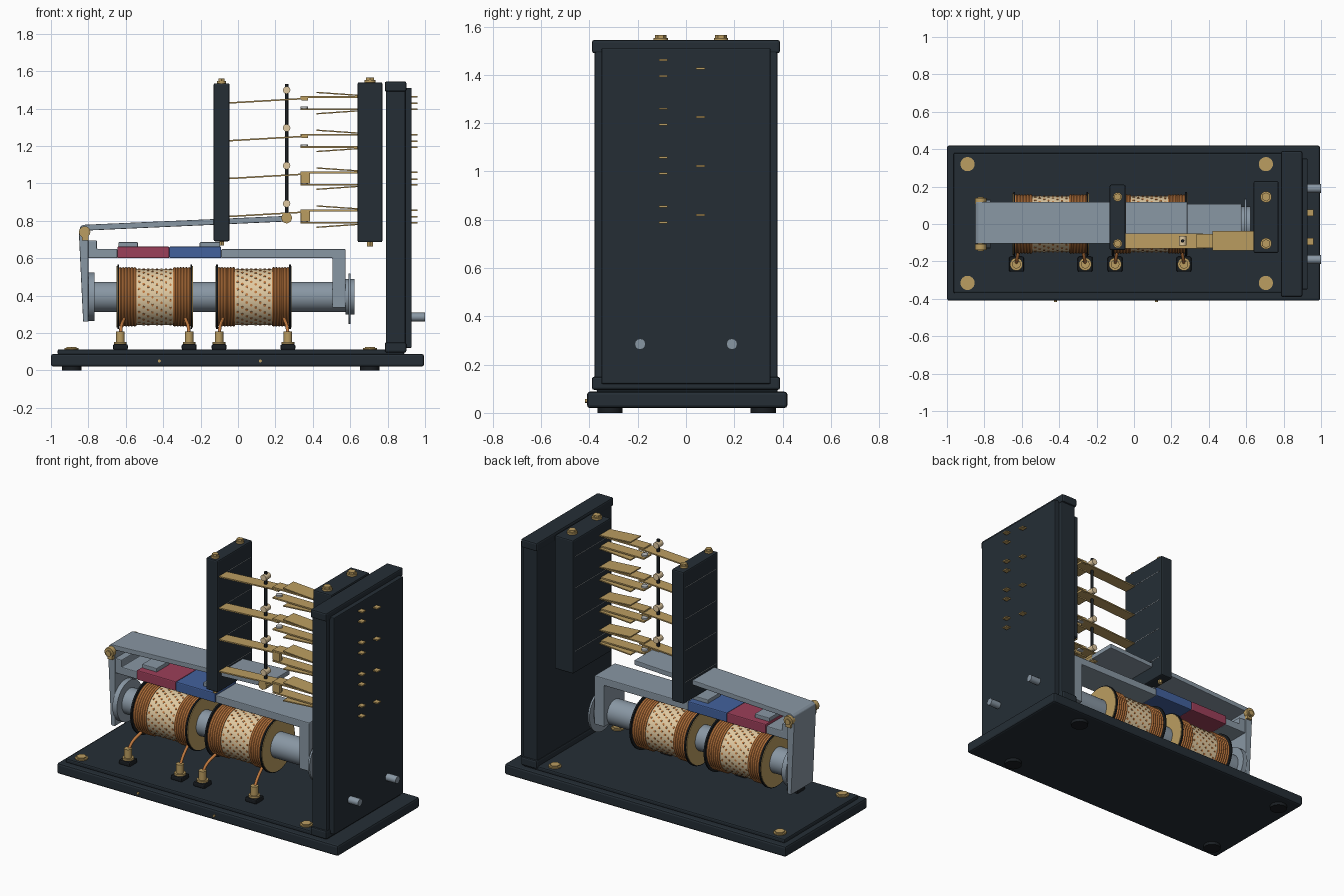
import bpy, bmesh, math
from mathutils import Vector, Matrix

if "Cube" in bpy.data.objects:
    bpy.data.objects.remove(bpy.data.objects["Cube"])


def material(name, rgb):
    m = bpy.data.materials.new(name)
    m.use_nodes = True
    m.diffuse_color = (*rgb, 1)
    m.node_tree.nodes["Principled BSDF"].inputs["Base Color"].default_value = (*rgb, 1)
    return m


DARK = material("dark bakelite", (0.018, 0.027, 0.036))
BLACK = material("black fibre", (0.010, 0.013, 0.016))
STEEL = material("blue grey steel", (0.25, 0.31, 0.37))
BRASS = material("brass", (0.50, 0.34, 0.12))
COPPER = material("copper wire", (0.52, 0.19, 0.05))
CREAM = material("cream wrapping", (0.75, 0.59, 0.36))
RED = material("magnet red", (0.33, 0.05, 0.10))
BLUE = material("magnet blue", (0.055, 0.12, 0.34))
SILVER = material("silver contact", (0.50, 0.52, 0.53))


def finish(name, bm, mat, bevel=0, smooth=False):
    bmesh.ops.recalc_face_normals(bm, faces=bm.faces)
    me = bpy.data.meshes.new(name)
    bm.to_mesh(me)
    bm.free()
    me.materials.append(mat)
    ob = bpy.data.objects.new(name, me)
    bpy.context.scene.collection.objects.link(ob)
    if bevel:
        mod = ob.modifiers.new("bevel", 'BEVEL')
        mod.width, mod.segments = bevel, 2
    if smooth:
        bpy.ops.object.select_all(action='DESELECT')
        ob.select_set(True)
        bpy.context.view_layer.objects.active = ob
        bpy.ops.object.shade_smooth_by_angle(angle=math.radians(35))
    return ob


def box(name, x, y, z, mat, bevel=0):
    bm = bmesh.new()
    size = [b - a for a, b in (x, y, z)]
    mid = [(a + b) / 2 for a, b in (x, y, z)]
    bmesh.ops.create_cube(bm, size=1, matrix=Matrix.Translation(mid) @ Matrix.Diagonal((*size, 1)))
    return finish(name, bm, mat, bevel)


def add_rod(bm, a, b, r, sides, r2=None):
    a, b = Vector(a), Vector(b)
    turn = (b - a).to_track_quat('Z', 'Y').to_matrix().to_4x4()
    bmesh.ops.create_cone(bm, cap_ends=True, segments=sides, radius1=r, radius2=r if r2 is None else r2,
                          depth=(b - a).length, matrix=Matrix.Translation((a + b) / 2) @ turn)


def rod(name, a, b, r, mat, sides=32, r2=None):
    bm = bmesh.new()
    add_rod(bm, a, b, r, sides, r2)
    return finish(name, bm, mat, smooth=sides > 8)


def prism(name, pts, y0, y1, mat, bevel=0):
    """Side profile in x and z, extruded along y."""
    bm = bmesh.new()
    face = bm.faces.new([bm.verts.new((x, y0, z)) for x, z in pts])
    out = bmesh.ops.extrude_face_region(bm, geom=[face])["geom"]
    bmesh.ops.translate(bm, verts=[v for v in out if isinstance(v, bmesh.types.BMVert)], vec=(0, y1 - y0, 0))
    return finish(name, bm, mat, bevel)


def strip(name, a, b, width, thick, mat, y=-0.09):
    t = thick / 2
    pts = [(a[0], a[1] - t), (b[0], b[1] - t), (b[0], b[1] + t), (a[0], a[1] + t)]
    return prism(name, pts, y - width / 2, y + width / 2, mat)


def screw(name, x, y, z, r, h):
    rod(name + "_washer", (x, y, z), (x, y, z + h * 0.5), r, BRASS, 24)
    rod(name + "_head", (x, y, z + h * 0.5), (x, y, z + h), r * 0.8, BRASS, 6)


# Base with feet and screws
box("base_plate", (-1, 0.995), (-0.41, 0.42), (0.02, 0.088), DARK, 0.012)
box("base_top", (-0.965, 0.89), (-0.37, 0.38), (0.085, 0.112), DARK, 0.008)
for x in (-0.89, 0.705):
    for y in (-0.315, 0.32):
        rod("foot", (x, y, 0), (x, y, 0.03), 0.052, BLACK)
        screw("base_screw", x, y, 0.112, 0.038, 0.014)
for x in (-0.42, 0.12):
    rod("base_pin", (x, -0.418, 0.05), (x, -0.40, 0.05), 0.008, BRASS, 12)

# Upright panel with end caps, back plate, bolts and terminal tabs
box("panel", (0.79, 0.895), (-0.38, 0.38), (0.10, 1.54), DARK, 0.008)
for z in (0.095, 1.49):
    box("panel_cap", (0.785, 0.90), (-0.39, 0.39), (z, z + 0.055), DARK, 0.01)
box("panel_back_plate", (0.89, 0.928), (-0.35, 0.35), (0.12, 1.51), DARK, 0.005)
for y in (-0.19, 0.19):
    rod("panel_bolt", (0.92, y, 0.285), (1.0, y, 0.285), 0.023, STEEL, 12)

# Insulating contact stacks with screws
LEVELS = [0.825, 1.028, 1.23, 1.432]
for name, x0, x1, y0, y1, r, z0, z1 in (("moving_stack", -0.13, -0.045, -0.14, 0.21, 0.024, 0.69, 1.535),
                                        ("fixed_stack", 0.64, 0.772, -0.155, 0.23, 0.030, 0.685, 1.54)):
    box(name, (x0, x1), (y0, y1), (z0, z1), DARK, 0.008)
    for y in (-0.105, 0.145):
        xc = (x0 + x1) / 2
        screw(name + "_screw", xc, y, z1, r, 0.025)
        rod(name + "_nut", (xc, y, z0 - 0.022), (xc, y, z0), r * 0.6, BRASS, 6)
    for z in LEVELS:
        box(name + "_seam", (x0 - 0.001, x1 + 0.001), (y0 + 0.02, y1 - 0.02), (z - 0.001, z + 0.001), SILVER)

# Spring contacts: one moving blade between two backed fixed blades per level
for i, z in enumerate(LEVELS):
    strip("moving_blade", (-0.06, z - 0.003), (0.37, z + 0.022), 0.08, 0.008, BRASS)
    box("blade_tab", (0.92, 0.96), (0.042, 0.078), (z - 0.009, z - 0.001), BRASS)
    for side, zf in ((1, z + 0.03), (-1, z - 0.036)):
        strip("fixed_blade", (0.335, zf), (0.65, zf), 0.075, 0.009, BRASS)
        strip("backing_blade", (0.42, zf + side * 0.024), (0.65, zf + side * 0.008), 0.105, 0.007, BRASS)
        box("fixed_tab", (0.92, 0.96), (-0.111, -0.076), (zf - 0.004, zf + 0.004), BRASS)
        rod("fixed_contact", (0.355, -0.09, zf), (0.355, -0.09, zf - side * 0.014), 0.02, SILVER, 16)
    if i < 2:
        box("contact_block", (0.335, 0.385), (-0.13, -0.10), (z - 0.03, z + 0.025), BRASS, 0.004)
    else:
        box("blade_tip", (0.34, 0.375), (-0.125, -0.055), (z + 0.012, z + 0.026), BRASS)

# Push rod with collars
rod("push_rod", (0.26, -0.09, 0.80), (0.26, -0.09, 1.53), 0.009, BLACK, 12)
for z in LEVELS:
    rod("push_collar", (0.26, -0.115, z + 0.066), (0.26, -0.065, z + 0.066), 0.02, CREAM, 12)
rod("push_rod_foot", (0.26, -0.125, 0.815), (0.26, -0.06, 0.815), 0.03, BRASS, 8)

# Armature lever, a bent plate on a pivot
prism("armature_lever", [(-0.85, 0.72), (-0.845, 0.765), (-0.83, 0.778), (0.285, 0.827), (0.285, 0.797),
                         (-0.80, 0.748), (-0.80, 0.26), (-0.828, 0.26)], -0.105, 0.118, STEEL, 0.004)
rod("pivot_pin", (-0.82, -0.145, 0.735), (-0.82, 0.145, 0.735), 0.018, BRASS, 16)
for s in (-1, 1):
    rod("pivot_knob", (-0.82, s * 0.107, 0.74), (-0.82, s * 0.138, 0.74), 0.031, BRASS, 12)
    box("pivot_bracket", (-0.835, -0.80), (s * 0.12 - 0.012, s * 0.12 + 0.012), (0.695, 0.735), BRASS)

# Yoke with the two-colour magnet
YY = (-0.10, 0.108)
prism("yoke_front", [(-0.82, 0.60), (-0.645, 0.60), (-0.645, 0.65), (-0.755, 0.65), (-0.755, 0.695), (-0.82, 0.695)],
      *YY, STEEL, 0.005)
prism("yoke_rear", [(-0.09, 0.60), (0.505, 0.60), (0.505, 0.335), (0.575, 0.335), (0.575, 0.648), (-0.09, 0.648)],
      *YY, STEEL, 0.005)
for name, x0, x1, mat, p0, p1 in (("magnet_red", -0.645, -0.368, RED, -0.64, -0.535),
                                  ("magnet_blue", -0.368, -0.09, BLUE, -0.205, -0.095)):
    box(name, (x0, x1), (-0.105, 0.113), (0.60, 0.662), mat, 0.006)
    box("magnet_clamp", (p0, p1), (-0.06, 0.07), (0.655, 0.685), STEEL, 0.004)

# Iron core with pole discs
CZ = 0.393
rod("core", (-0.77, 0, CZ), (0.60, 0, CZ), 0.08, STEEL, 40)
rod("pole_disc", (-0.80, 0, CZ), (-0.768, 0, CZ), 0.13, STEEL, 40)
rod("end_washer", (0.59, 0, CZ - 0.01), (0.602, 0, CZ - 0.01), 0.135, STEEL, 40)
rod("end_nut", (0.575, 0, CZ), (0.622, 0, CZ), 0.095, STEEL, 40)


def ring(bm, x, major, minor, n=40, m=6):
    loops = []
    for i in range(n):
        a = math.tau * i / n
        row = []
        for j in range(m):
            b = math.tau * j / m
            r = major + minor * math.cos(b)
            row.append(bm.verts.new((x + minor * math.sin(b), r * math.cos(a), CZ + r * math.sin(a))))
        loops.append(row)
    for i in range(n):
        for j in range(m):
            p, q, k = loops[i], loops[(i + 1) % n], (j + 1) % m
            bm.faces.new((p[j], q[j], q[k], p[k]))


# Coils: flanges, wrapping with spiral dots, exposed windings
for xc in (-0.445, 0.083):
    rod("coil_wrapping", (xc - 0.19, 0, CZ), (xc + 0.19, 0, CZ), 0.15, CREAM, 48)
    windings, dots = bmesh.new(), bmesh.new()
    for s in (-1, 1):
        f = xc + s * 0.19
        rod("coil_flange", (f, 0, CZ), (f + s * 0.010, 0, CZ), 0.172, BLACK, 48)
        rod("coil_face", (f + s * 0.010, 0, CZ), (f + s * 0.014, 0, CZ), 0.165, BRASS, 48)
        for k in range(6):
            ring(windings, xc + s * (0.107 + k * 0.0155), 0.150, 0.0095)
    for row in range(8):
        for k in range(22):
            a = math.tau * (k + row * 0.35) / 22
            d = Vector((0, math.cos(a), math.sin(a)))
            p = Vector((xc - 0.084 + row * 0.024, 0, CZ))
            add_rod(dots, p + d * 0.147, p + d * 0.152, 0.0075, 6)
    finish("coil_windings", windings, COPPER, smooth=True)
    finish("wrapping_dots", dots, COPPER)

    # Binding posts and lead wires
    for s in (-1, 1):
        x, y = xc + s * 0.184, -0.215
        box("post_block", (x - 0.04, x + 0.04), (y - 0.04, y + 0.04), (0.11, 0.14), BLACK, 0.008)
        rod("post_washer", (x, y, 0.14), (x, y, 0.152), 0.034, BRASS, 24)
        rod("post", (x, y, 0.152), (x, y, 0.208), 0.023, BRASS, 16)
        curve = bpy.data.curves.new("lead_wire", 'CURVE')
        curve.dimensions, curve.bevel_depth, curve.bevel_resolution = '3D', 0.009, 2
        spline = curve.splines.new('BEZIER')
        path = [(x, y, 0.19), (x - s * 0.005, -0.18, 0.235), (x - s * 0.02, -0.11, 0.275)]
        spline.bezier_points.add(len(path) - 1)
        for bp, co in zip(spline.bezier_points, path):
            bp.co = co
            bp.handle_left_type = bp.handle_right_type = 'AUTO'
        curve.materials.append(COPPER)
        bpy.context.scene.collection.objects.link(bpy.data.objects.new("lead_wire", curve))
